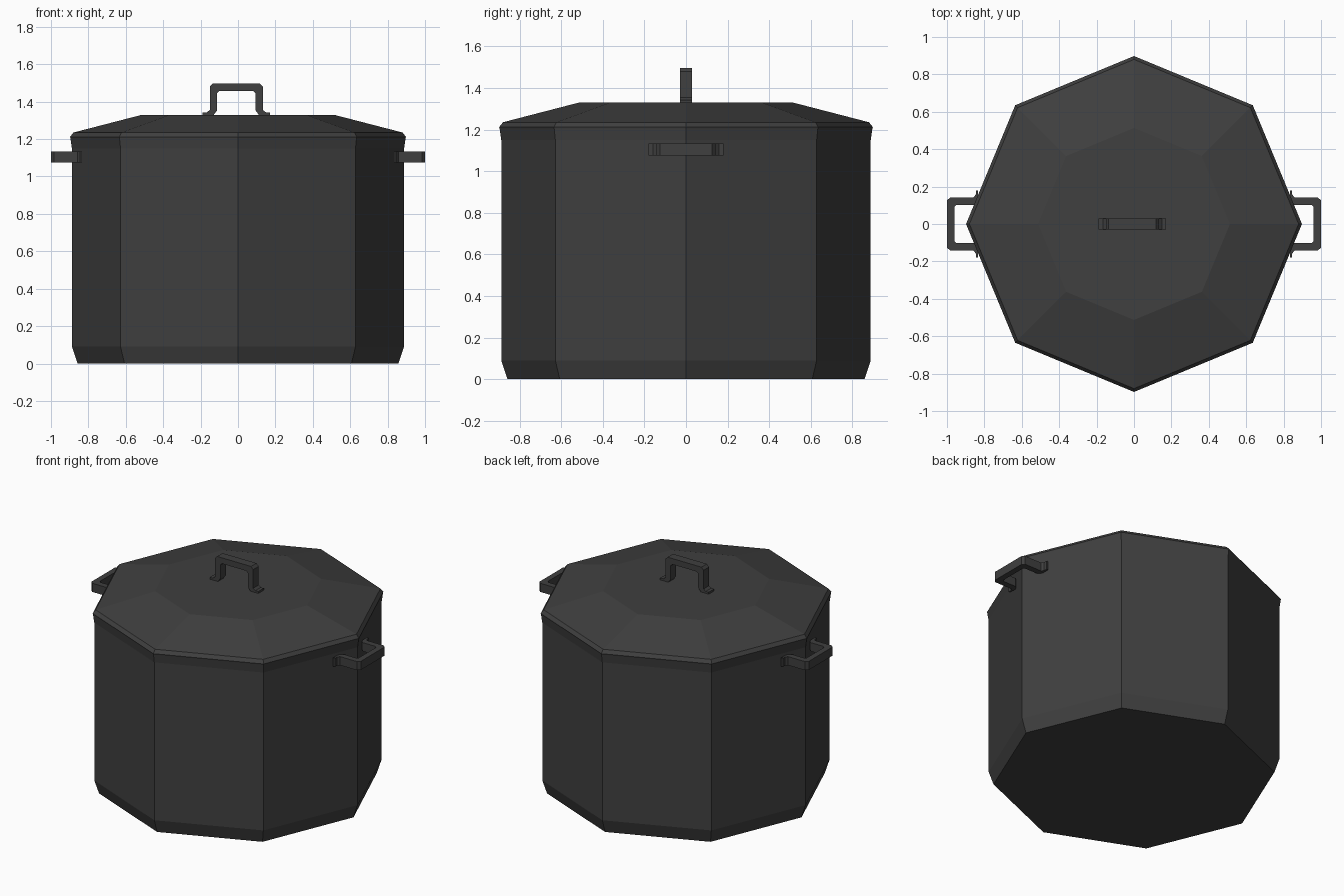
import bpy, bmesh, math
from mathutils import Matrix

if "Cube" in bpy.data.objects:
    bpy.data.objects.remove(bpy.data.objects["Cube"])

mat = bpy.data.materials.new("dark_iron")
mat.diffuse_color = (0.05, 0.05, 0.05, 1)
mat.use_nodes = True
mat.node_tree.nodes["Principled BSDF"].inputs["Base Color"].default_value = mat.diffuse_color


def finish(name, bm):
    bmesh.ops.recalc_face_normals(bm, faces=bm.faces)
    mesh = bpy.data.meshes.new(name)
    bm.to_mesh(mesh)
    bm.free()
    mesh.materials.append(mat)
    obj = bpy.data.objects.new(name, mesh)
    bpy.context.collection.objects.link(obj)
    return obj


def octagon_stack(name, profile):
    """Closed eight-sided solid from (radius, height) pairs."""
    bm = bmesh.new()
    rings = [[bm.verts.new((r * math.cos(i * math.pi / 4), r * math.sin(i * math.pi / 4), z))
              for i in range(8)] for r, z in profile]
    for a, b in zip(rings, rings[1:]):
        for i in range(8):
            j = (i + 1) % 8
            bm.faces.new((a[i], a[j], b[j], b[i]))
    bm.faces.new(rings[0])
    bm.faces.new(rings[-1])
    return finish(name, bm)


def handle(name, matrix):
    """Footed bracket: outline in XZ, extruded along Y, feet at z = 0."""
    outer = [(0.18, 0), (0.18, 0.013), (0.158, 0.013), (0.142, 0.025), (0.142, 0.15), (0.126, 0.167)]
    inner = [(0.118, 0), (0.102, 0.013), (0.102, 0.112), (0.102, 0.114), (0.102, 0.116), (0.09, 0.128)]
    bm = bmesh.new()
    # matching outer and inner points run up one leg and down the other
    pairs = list(zip(outer, inner))
    pairs += [((-o[0], o[1]), (-i[0], i[1])) for o, i in reversed(pairs)]
    # spread inner points so the legs have regular cross-sections
    heights = [0, 0.012, 0.013, 0.025, 0.116, 0.128]
    xs = [0.12, 0.112, 0.11, 0.102, 0.102, 0.09]
    inn = list(zip(xs, heights))
    inn += [(-x, z) for x, z in reversed(inn)]
    rows = []
    for (o, _), n in zip(pairs, inn):
        rows.append([bm.verts.new((p[0], y, p[1])) for p, y in
                     ((o, -0.029), (n, -0.029), (n, 0.029), (o, 0.029))])
    for a, b in zip(rows, rows[1:]):
        for i in range(4):
            j = (i + 1) % 4
            bm.faces.new((a[i], a[j], b[j], b[i]))
    bm.faces.new(rows[0])
    bm.faces.new(rows[-1])
    bm.transform(matrix)
    return finish(name, bm)


# Pot body with chamfered base
octagon_stack("pot_body", [(0.858, 0), (0.888, 0.09), (0.888, 1.15), (0.896, 1.205)])

# Lid with bevelled rim and raised flat centre
octagon_stack("lid", [(0.896, 1.205), (0.898, 1.212), (0.88, 1.235), (0.513, 1.33)])

# Lid handle
handle("lid_handle", Matrix.Translation((-0.009, 0, 1.33)))

# Side handles, pointing outward along +X and -X
side = Matrix.Translation((0.833, 0, 1.104)) @ Matrix(
    ((0, 0, 1, 0), (1, 0, 0, 0), (0, 1, 0, 0), (0, 0, 0, 1)))
handle("right_handle", side)
handle("left_handle", Matrix.Rotation(math.pi, 4, 'Z') @ side)
